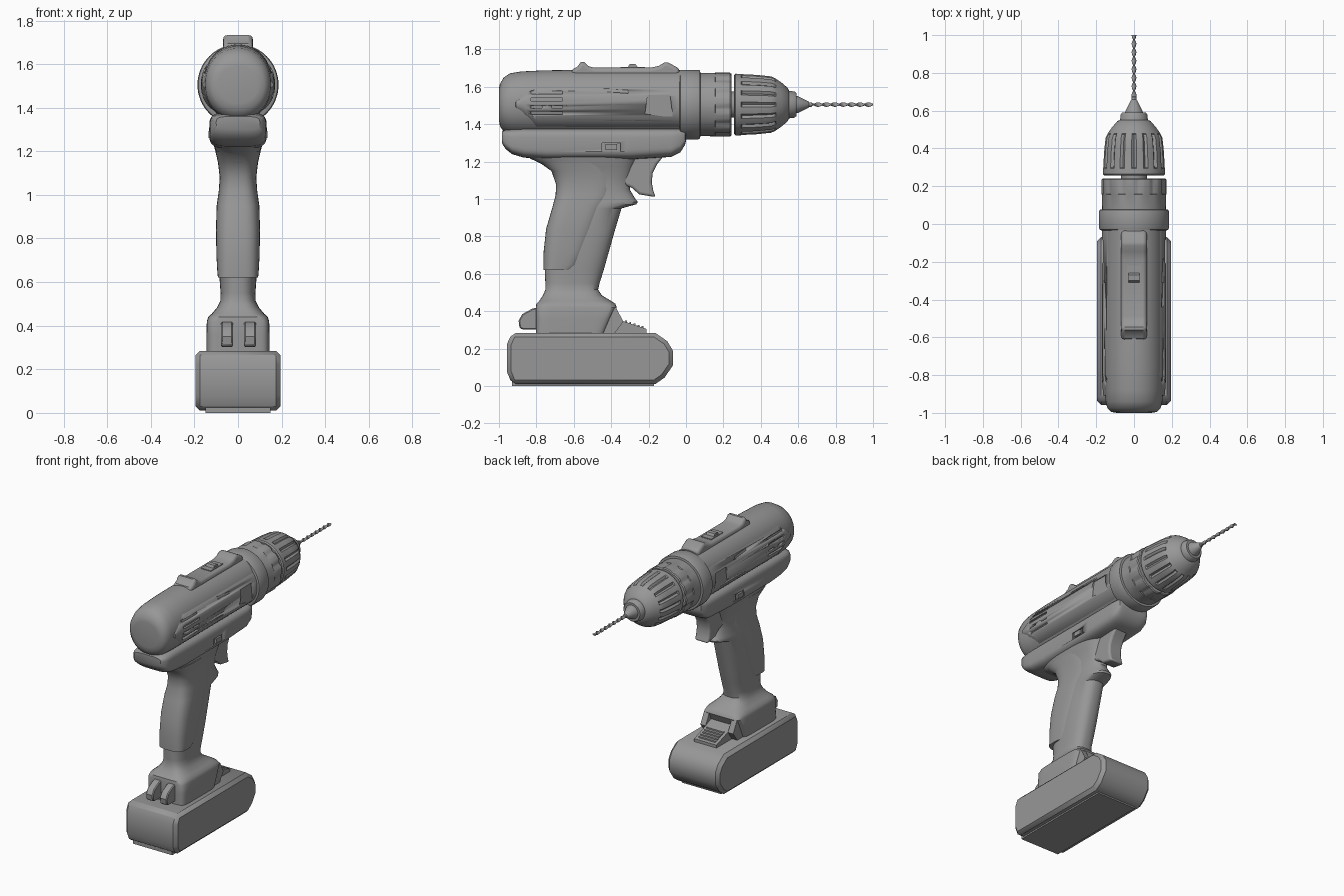
import bpy, bmesh, math
from math import pi, cos, sin

AXIS = 1.505  # height of the spindle
grey = bpy.data.materials.new("mid grey")
grey.diffuse_color = (0.31, 0.31, 0.31, 1)


def finish(name, bm, angle=35):
    bmesh.ops.recalc_face_normals(bm, faces=bm.faces)
    me = bpy.data.meshes.new(name)
    bm.to_mesh(me)
    bm.free()
    ob = bpy.data.objects.new(name, me)
    bpy.context.collection.objects.link(ob)
    me.materials.append(grey)
    bpy.ops.object.select_all(action='DESELECT')
    ob.select_set(True)
    bpy.context.view_layer.objects.active = ob
    bpy.ops.object.shade_smooth_by_angle(angle=math.radians(angle))
    return ob


def loft(name, rings, angle=35):
    """Skin a list of equal-length point rings and cap the ends."""
    bm = bmesh.new()
    vr = [[bm.verts.new(p) for p in r] for r in rings]
    n = len(vr[0])
    for a, b in zip(vr, vr[1:]):
        for i in range(n):
            bm.faces.new((a[i], a[(i + 1) % n], b[(i + 1) % n], b[i]))
    bm.faces.new(vr[0])
    bm.faces.new(vr[-1])
    return finish(name, bm, angle)


def oval(hx, h2, e, n=48):
    """Superellipse outline."""
    def f(v):
        return math.copysign(abs(v) ** (2 / e), v)
    return [(hx * f(cos(2 * pi * i / n)), h2 * f(sin(2 * pi * i / n))) for i in range(n)]


def loft_y(name, secs, e):
    """Sections (y, z low, z high, half width)."""
    return loft(name, [[(x, y, (lo + hi) / 2 + v) for x, v in oval(hx, (hi - lo) / 2, e)]
                       for y, lo, hi, hx in secs])


def loft_z(name, secs):
    """Sections (z, y back, y front, half width, squareness)."""
    return loft(name, [[(x, (lo + hi) / 2 + v, z) for x, v in oval(hx, (hi - lo) / 2, e)]
                       for z, lo, hi, hx, e in secs])


def lathe(name, prof, n=64, groove=lambda i, y: 0):
    """Turn (y, radius) around the spindle, optionally grooved."""
    return loft(name, [[((r - groove(i, y)) * cos(2 * pi * i / n), y,
                         AXIS + (r - groove(i, y)) * sin(2 * pi * i / n))
                        for i in range(n)] for y, r in prof])


def prism(name, pts, x0, x1, bevel=0.0, segs=1):
    """Extrude a (y, z) side profile across x."""
    ob = loft(name, [[(x, y, z) for y, z in pts] for x in (x0, x1)])
    if bevel:
        m = ob.modifiers.new("edges", 'BEVEL')
        m.width, m.segments, m.limit_method = bevel, segs, 'ANGLE'
        m.angle_limit = math.radians(60)
    return ob


def rect(y0, y1, z0, z1):
    return [(y0, z0), (y1, z0), (y1, z1), (y0, z1)]


def cut(target, profiles, x_in):
    """Sink side profiles into both flanks of a part."""
    for pts in profiles:
        for s in (-1, 1):
            c = prism("cutter", pts, s * x_in, s * 0.3)
            m = target.modifiers.new("recess", 'BOOLEAN')
            m.object, m.solver = c, 'EXACT'
            bpy.context.view_layer.objects.active = target
            bpy.ops.object.modifier_apply(modifier=m.name)
            bpy.data.objects.remove(c)


# Motor housing core with rounded rear cap
loft_y("motor_housing", [
    (-1.0, 1.42, 1.59, 0.09), (-0.995, 1.39, 1.615, 0.12), (-0.975, 1.36, 1.65, 0.141),
    (-0.94, 1.345, 1.672, 0.15), (-0.88, 1.34, 1.682, 0.155), (-0.76, 1.34, 1.688, 0.157),
    (-0.6, 1.34, 1.69, 0.157), (-0.03, 1.34, 1.69, 0.157)], 2.1)

# Side shell with vents, slots and window recess
shell = loft_y("side_shell", [
    (-0.915, 1.48, 1.53, 0.13), (-0.91, 1.47, 1.54, 0.162), (-0.86, 1.405, 1.61, 0.167),
    (-0.8, 1.36, 1.652, 0.17), (-0.03, 1.36, 1.652, 0.17)], 2.3)
vents = [rect(-0.83, -0.66, z, z + 0.016) for z in (1.562, 1.525, 1.452)]
vents += [rect(-0.8, -0.71, 1.40, 1.416), rect(-0.83, -0.77, 1.488, 1.5), rect(-0.72, -0.66, 1.488, 1.5)]
vents += [[(-0.44, 1.575), (-0.31, 1.565), (-0.31, 1.582), (-0.44, 1.592)],
          [(-0.44, 1.385), (-0.31, 1.405), (-0.31, 1.42), (-0.44, 1.40)]]
cut(shell, vents, 0.145)
cut(shell, [[(-0.22, 1.455), (-0.07, 1.435), (-0.085, 1.555), (-0.205, 1.555)]], 0.158)

# Lower housing carrying the grip
lower = loft_y("lower_housing", [
    (-0.985, 1.30, 1.36, 0.10), (-0.965, 1.268, 1.37, 0.12), (-0.93, 1.24, 1.375, 0.128),
    (-0.87, 1.222, 1.38, 0.131), (-0.75, 1.212, 1.38, 0.132), (-0.3, 1.212, 1.38, 0.132),
    (-0.08, 1.225, 1.38, 0.132), (-0.03, 1.25, 1.38, 0.125), (-0.005, 1.29, 1.375, 0.112),
    (0.0, 1.31, 1.36, 0.10)], 4)
cut(lower, [rect(-0.45, -0.35, 1.255, 1.30)], 0.122)
for s in (-1, 1):
    prism("direction_button", rect(-0.43, -0.37, 1.262, 1.293), s * 0.1, s * 0.136)

# Grip handle flaring into the foot
loft_z("handle", [
    (1.27, -0.90, -0.24, 0.118, 3.5), (1.215, -0.83, -0.26, 0.108, 3), (1.17, -0.735, -0.28, 0.092, 3),
    (1.11, -0.692, -0.295, 0.078, 2.8), (1.05, -0.688, -0.30, 0.076, 2.6), (1.0, -0.695, -0.27, 0.08, 2.6),
    (0.985, -0.70, -0.258, 0.082, 2.6), (0.972, -0.703, -0.265, 0.084, 2.6), (0.95, -0.71, -0.345, 0.087, 2.6),
    (0.84, -0.742, -0.378, 0.09, 2.6), (0.72, -0.754, -0.412, 0.09, 2.6), (0.62, -0.755, -0.44, 0.085, 2.6),
    (0.55, -0.752, -0.462, 0.08, 2.7), (0.515, -0.752, -0.47, 0.081, 3), (0.485, -0.765, -0.45, 0.095, 3.4),
    (0.455, -0.785, -0.40, 0.12, 4.5), (0.44, -0.80, -0.378, 0.137, 6), (0.42, -0.803, -0.37, 0.143, 8),
    (0.36, -0.803, -0.40, 0.145, 8), (0.28, -0.803, -0.435, 0.145, 8)])

# Soft grip cover over the back of the handle
loft_z("grip_cover", [
    (1.2, -0.79, -0.40, 0.104, 3), (1.15, -0.72, -0.385, 0.092, 3.2), (1.08, -0.695, -0.38, 0.084, 3.2),
    (1.02, -0.697, -0.39, 0.088, 3.2), (0.95, -0.716, -0.44, 0.098, 3.2), (0.84, -0.748, -0.48, 0.101, 3.2),
    (0.72, -0.761, -0.53, 0.099, 3.2), (0.65, -0.763, -0.56, 0.095, 3.2), (0.62, -0.763, -0.6, 0.092, 3.2)])

# Trigger
prism("trigger", [(-0.34, 1.23), (-0.12, 1.23), (-0.155, 1.185), (-0.178, 1.14), (-0.183, 1.09),
                  (-0.175, 1.045), (-0.162, 1.01), (-0.25, 1.025), (-0.29, 1.06), (-0.34, 1.08)],
      -0.052, 0.052, 0.014, 3)

# Top rail with end bumps and speed switch
prism("top_rail", [(-0.62, 1.66), (-0.605, 1.695), (-0.58, 1.708), (-0.562, 1.733), (-0.545, 1.733),
                   (-0.52, 1.71), (-0.49, 1.702), (-0.19, 1.702), (-0.145, 1.712), (-0.115, 1.73),
                   (-0.095, 1.73), (-0.055, 1.708), (-0.035, 1.70), (-0.035, 1.64)],
      -0.068, 0.068, 0.02, 3)
prism("speed_switch_base", rect(-0.35, -0.22, 1.69, 1.707), -0.038, 0.038)
prism("speed_switch", [(-0.315, 1.70), (-0.3, 1.722), (-0.27, 1.722), (-0.255, 1.70)], -0.03, 0.03)

# Gear collar, torque ring, spindle
lathe("gear_collar", [(-0.035, 0.17), (-0.03, 0.182), (-0.02, 0.186), (0.065, 0.186),
                      (0.075, 0.182), (0.078, 0.16)])
lathe("torque_ring", [(0.07, 0.168), (0.155, 0.17), (0.158, 0.171), (0.235, 0.171), (0.242, 0.165), (0.242, 0.1)],
      72, lambda i, y: 0.008 if 0.156 < y and i % 6 > 3 else 0)
lathe("spindle", [(0.2, 0.07), (0.3, 0.07)])

# Fluted chuck, nose and jaws
lathe("chuck", [(0.257, 0.13), (0.258, 0.158), (0.265, 0.165), (0.295, 0.164), (0.3, 0.163), (0.38, 0.159),
                (0.455, 0.151), (0.475, 0.142), (0.48, 0.139), (0.51, 0.118), (0.545, 0.088), (0.552, 0.07)],
      80, lambda i, y: 0.011 if 0.298 < y < 0.476 and i % 5 == 0 else 0)
lathe("chuck_nose", [(0.54, 0.075), (0.58, 0.07), (0.59, 0.062), (0.59, 0.04)], 40)
lathe("chuck_jaws", [(0.58, 0.05), (0.6, 0.044), (0.655, 0.017), (0.66, 0.01)], 24)

# Twisted drill bit
bit = []
for k in range(81):
    t = k / 80
    y, a = 0.64 + 0.36 * t, 2 * pi * 4 * max(0, t - 0.12)
    minor = 0.012 if t < 0.1 else 0.006
    bit.append([(u * cos(a) - v * sin(a), y, AXIS + u * sin(a) + v * cos(a))
                for u, v in oval(0.0125, minor, 2, 12)])
loft("drill_bit", bit)

# Battery pack with chamfered sides and bottom pad
prism("battery", [(-0.93, 0.285), (-0.165, 0.285), (-0.1, 0.24), (-0.07, 0.19), (-0.07, 0.11),
                  (-0.115, 0.045), (-0.165, 0.01), (-0.93, 0.01), (-0.957, 0.075), (-0.957, 0.225)],
      -0.196, 0.196, 0.022)
prism("battery_pad", rect(-0.93, -0.17, 0.0, 0.03), -0.15, 0.15)

# Battery latch with ribs, framed by two cheeks
prism("battery_latch", [(-0.47, 0.27), (-0.47, 0.39), (-0.39, 0.37), (-0.33, 0.345), (-0.21, 0.305), (-0.21, 0.27)],
      -0.085, 0.085)
for k in range(5):
    y = -0.325 + k * 0.022
    z = 0.345 - (y + 0.33) / 3
    prism("latch_rib", rect(y, y + 0.01, z - 0.015, z + 0.006), -0.065, 0.065)
for s in (-1, 1):
    prism("latch_cheek", [(-0.46, 0.27), (-0.46, 0.42), (-0.375, 0.42), (-0.335, 0.345), (-0.39, 0.27)],
          s * 0.085, s * 0.125)

# Rear hooks on the foot
for x in (-0.05, 0.055):
    prism("rear_hook", [(-0.79, 0.42), (-0.82, 0.415), (-0.875, 0.385), (-0.895, 0.35), (-0.89, 0.31),
                        (-0.87, 0.302), (-0.79, 0.302)], x - 0.027, x + 0.027, 0.006)
